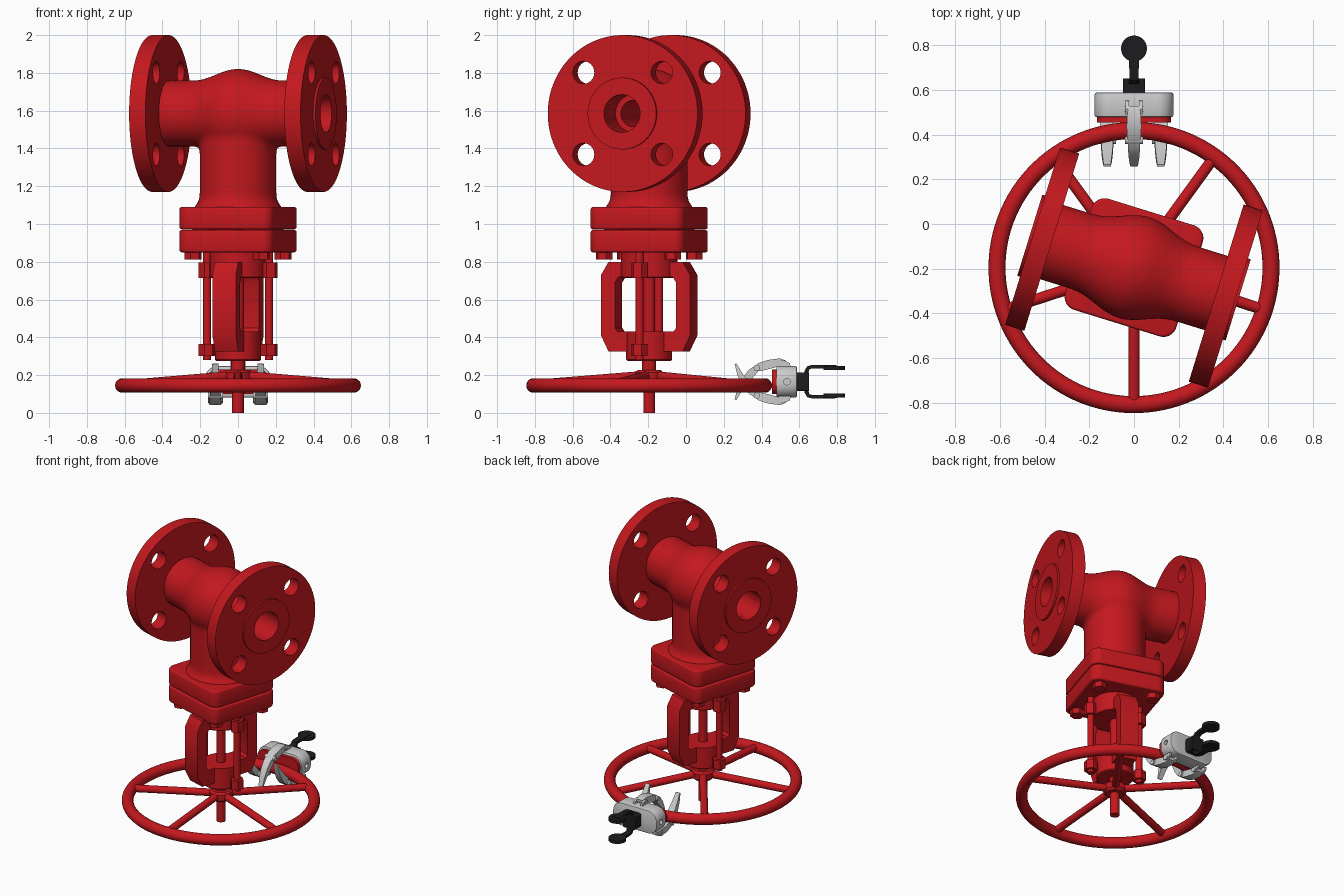
import bpy, bmesh
from math import pi, sin, cos, radians
from mathutils import Vector, Matrix

if "Cube" in bpy.data.objects:
    bpy.data.objects.remove(bpy.data.objects["Cube"])

C = Vector((0, -0.195, 0))           # stem axis
TURN = radians(-17.2)                # valve body is turned about the stem


def material(name, rgb):
    m = bpy.data.materials.new(name)
    m.diffuse_color = (*rgb, 1)
    m.use_nodes = True
    m.node_tree.nodes["Principled BSDF"].inputs["Base Color"].default_value = m.diffuse_color
    return m


RED = material("red_paint", (0.55, 0.009, 0.013))
BLACK = material("black_plastic", (0.012, 0.012, 0.014))


def finish(name, bm, mat=None, valve=False):
    bmesh.ops.recalc_face_normals(bm, faces=bm.faces)
    me = bpy.data.meshes.new(name)
    bm.to_mesh(me)
    bm.free()
    ob = bpy.data.objects.new(name, me)
    bpy.context.collection.objects.link(ob)
    if mat:
        me.materials.append(mat)
    if valve:
        ob.location, ob.rotation_euler = C, (0, 0, TURN)
    return ob


def spin(bm, profile, axis="Z", seg=64, closed=False):
    # profile points are (radius, distance along axis)
    vs = [bm.verts.new((r, 0, t) if axis == "Z" else (t, 0, r)) for r, t in profile]
    n = len(vs)
    es = [bm.edges.new((vs[i], vs[(i + 1) % n])) for i in range(n if closed else n - 1)]
    bmesh.ops.spin(bm, geom=vs + es, cent=(0, 0, 0), axis=(0, 0, 1) if axis == "Z" else (1, 0, 0),
                   angle=2 * pi, steps=seg, use_merge=True)
    bmesh.ops.remove_doubles(bm, verts=bm.verts, dist=1e-5)


def lathe(name, profile, mat=RED, axis="Z", seg=64, closed=False):
    bm = bmesh.new()
    spin(bm, profile, axis, seg, closed)
    return finish(name, bm, mat, True)


def rod(name, p, q, r, mat=RED, seg=24, valve=False):
    p, q = Vector(p), Vector(q)
    bm = bmesh.new()
    m = Matrix.Translation((p + q) / 2) @ (q - p).to_track_quat("Z", "Y").to_matrix().to_4x4()
    bmesh.ops.create_cone(bm, cap_ends=True, segments=seg, radius1=r, radius2=r, depth=(q - p).length, matrix=m)
    return finish(name, bm, mat, valve)


def prism(name, pts, lo, hi, axis, mat=None, valve=False):
    put = {"X": lambda a, b, d: (d, a, b), "Y": lambda a, b, d: (a, d, b), "Z": lambda a, b, d: (a, b, d)}[axis]
    bm = bmesh.new()
    f = bm.faces.new([bm.verts.new(put(a, b, lo)) for a, b in pts])
    ext = bmesh.ops.extrude_face_region(bm, geom=[f])
    move = Vector(put(0, 0, hi - lo))
    bmesh.ops.translate(bm, vec=move, verts=[v for v in ext["geom"] if isinstance(v, bmesh.types.BMVert)])
    return finish(name, bm, mat, valve)


def round_rect(a, b, r, cy=0, n=8):
    return [(sx * (a - r) + r * cos(t), cy + sy * (b - r) + r * sin(t))
            for k, (sx, sy) in enumerate([(1, 1), (-1, 1), (-1, -1), (1, -1)])
            for t in [(k + i / n) * pi / 2 for i in range(n + 1)]]


def loft(name, sections, x=0, mat=None):
    # rectangular sections (y, z, half thickness, half width) along a path in the yz plane
    bm, rings = bmesh.new(), []
    for i, (y, z, th, w) in enumerate(sections):
        a, b = sections[max(i - 1, 0)], sections[min(i + 1, len(sections) - 1)]
        d = Vector((0, b[0] - a[0], b[1] - a[1])).normalized()
        nrm = Vector((0, -d.z, d.y)) * th
        o = Vector((x, y, z))
        rings.append([bm.verts.new(o + nrm * s + Vector((w * k, 0, 0)))
                      for s, k in ((1, 1), (1, -1), (-1, -1), (-1, 1))])
    for r0, r1 in zip(rings, rings[1:]):
        for k in range(4):
            bm.faces.new((r0[k], r0[(k + 1) % 4], r1[(k + 1) % 4], r1[k]))
    bm.faces.new(rings[0])
    bm.faces.new(rings[-1])
    return finish(name, bm, mat)


def apply(ob, kind, **props):
    m = ob.modifiers.new(kind, kind)
    for k, v in props.items():
        setattr(m, k, v)
    bpy.context.view_layer.objects.active = ob
    bpy.ops.object.modifier_apply(modifier=m.name)


def cut(ob, cutter):
    apply(ob, "BOOLEAN", operation="DIFFERENCE", solver="EXACT", object=cutter)
    bpy.data.objects.remove(cutter)


ZP = 1.585                            # pipe axis height

# Cast body: bulged pipe blended into the neck, then bored
bm = bmesh.new()
bulge = [(0.175 + 0.062 * (0.5 + 0.5 * cos(pi * min(abs(t) / 0.24, 1))), t)
         for t in [-0.42 + 0.03 * i for i in range(29)]]
spin(bm, [(0, -0.42)] + bulge + [(0, 0.42)], "X")
bmesh.ops.translate(bm, vec=(0, 0, ZP), verts=bm.verts)
spin(bm, [(0, 1.0), (0.235, 1.0), (0.235, 1.09), (0.215, 1.105), (0.203, 1.14), (0.203, 1.55), (0, 1.55)])
body = finish("valve_body", bm, RED, True)
apply(body, "REMESH", mode="VOXEL", voxel_size=0.013)
apply(body, "SMOOTH", factor=0.5, iterations=14)
bore = lathe("bore_cutter", [(0, -0.5), (0.1, -0.5), (0.1, -0.28), (0.07, -0.28), (0.07, 0.28),
                             (0.1, 0.28), (0.1, 0.5), (0, 0.5)], axis="X", seg=48)
bore.location.z = ZP
cut(body, bore)

# Pipe flanges with raised faces and four bolt holes
for s, side in ((-1, "left"), (1, "right")):
    fl = lathe(side + "_pipe_flange", [(0.1, s * 0.385), (0.415, s * 0.385), (0.415, s * 0.475),
               (0.19, s * 0.475), (0.19, s * 0.488), (0.1, s * 0.488)], axis="X", seg=96, closed=True)
    fl.location.z = ZP
    for a in (-0.217, 0.217):
        for b in (-0.217, 0.217):
            cut(fl, rod("hole_cutter", (s * 0.3, a, ZP + b), (s * 0.6, a, ZP + b), 0.06, seg=32, valve=True))

# Square bonnet plates and their corner bolts
for name, lo, hi in (("body_plate", 0.972, 1.09), ("bonnet_plate", 0.85, 0.968)):
    plate = prism(name, round_rect(0.26, 0.26, 0.06), lo, hi, "Z", RED, True)
    apply(plate, "BEVEL", width=0.012, segments=3, limit_method="ANGLE")
lathe("gasket", [(0, 0.96), (0.24, 0.96), (0.24, 0.98), (0, 0.98)])
for a in (-0.19, 0.19):
    for b in (-0.19, 0.19):
        rod("bonnet_nut", (a, b, 0.812), (a, b, 0.86), 0.046, seg=6, valve=True)

# Yoke: two bent arms between an upper and a lower hub
arm = [(0.05, 0.80), (0.205, 0.80), (0.247, 0.73), (0.247, 0.41), (0.205, 0.325), (0.05, 0.325),
       (0.05, 0.432), (0.156, 0.432), (0.17, 0.45), (0.17, 0.69), (0.15, 0.72), (0.05, 0.72)]
for s, side in ((-1, "front"), (1, "back")):
    prism(side + "_yoke_arm", [(s * v, z) for v, z in arm], -0.065, 0.065, "X", RED, True)
lathe("upper_hub", [(0, 0.715), (0.145, 0.715), (0.15, 0.72), (0.15, 0.86), (0, 0.86)])
lathe("lower_hub", [(0, 0.275), (0.115, 0.275), (0.122, 0.282), (0.122, 0.432), (0, 0.432)])

# Guide rods with nuts at both ends
for s in (-1, 1):
    u = s * 0.172
    rod("guide_rod", (u, 0, 0.28), (u, 0, 0.86), 0.022, valve=True)
    rod("guide_nut_top", (u, 0, 0.715), (u, 0, 0.795), 0.045, seg=6, valve=True)
    rod("guide_nut_bottom", (u, 0, 0.30), (u, 0, 0.365), 0.045, seg=6, valve=True)

# Stem and handwheel
rod("stem", C, C + Vector((0, 0, 0.9)), 0.031)
rod("stem_collar", C + Vector((0, 0, 0.22)), C + Vector((0, 0, 0.28)), 0.037)
lathe("wheel_hub", [(0, 0.16), (0.06, 0.16), (0.075, 0.175), (0.075, 0.215), (0.06, 0.228), (0, 0.228)])
lathe("wheel_rim", [(0.613 + 0.038 * cos(i * pi / 10), 0.145 + 0.038 * sin(i * pi / 10)) for i in range(20)],
      seg=112, closed=True)
for k in range(5):
    t = -pi / 2 + k * 2 * pi / 5
    d = Vector((cos(t), sin(t), 0))
    rod("wheel_spoke", C + d * 0.04 + Vector((0, 0, 0.196)), C + d * 0.61 + Vector((0, 0, 0.15)), 0.025)

# Gripper palm, red pad and wrist
ZG = 0.165
palm = prism("gripper_palm", round_rect(0.176, 0.083, 0.07, ZG), 0.478, 0.588, "Y")
apply(palm, "BEVEL", width=0.008, segments=2, limit_method="ANGLE")
for s in (-1, 1):
    cut(palm, rod("hole_cutter", (s * 0.15, 0.535, ZG), (s * 0.2, 0.535, ZG), 0.017, None))
prism("palm_pad", round_rect(0.165, 0.065, 0.055, ZG), 0.455, 0.48, "Y", RED)
prism("wrist", round_rect(0.05, 0.05, 0.012, ZG), 0.585, 0.652, "Y", BLACK)

# Wrist fork: two bent strips with round pads
for s, side in ((-1, "lower"), (1, "upper")):
    path = [(0.635, 0.03, 0.012, 0.024), (0.638, 0.055, 0.011, 0.022), (0.648, 0.074, 0.01, 0.02),
            (0.67, 0.08, 0.009, 0.02), (0.75, 0.08, 0.009, 0.024), (0.80, 0.078, 0.009, 0.03)]
    loft(side + "_fork_arm", [(y, ZG + s * z, a, w) for y, z, a, w in path], mat=BLACK)
    rod(side + "_fork_pad", (0, 0.785, ZG + s * 0.062), (0, 0.785, ZG + s * 0.084), 0.058, BLACK, 32)

# Fingers: one above the rim, two below, crossing behind it
for name, x, s in (("upper_finger", 0, 1), ("lower_left_finger", -0.12, -1), ("lower_right_finger", 0.12, -1)):
    def part(label, path):
        loft(name + label, [(y, ZG + s * z, a, w) for y, z, a, w in path], x)
    for k in (-1, 1):
        prism(name + "_clevis", [(0.555, ZG + s * 0.075), (0.55, ZG + s * 0.098), (0.515, ZG + s * 0.115),
              (0.49, ZG + s * 0.105), (0.49, ZG + s * 0.075)], x + k * 0.03 - 0.007, x + k * 0.03 + 0.007, "X")
    part("_link", [(0.525, 0.098, 0.014, 0.022), (0.50, 0.104, 0.02, 0.03), (0.44, 0.092, 0.024, 0.033),
                   (0.39, 0.078, 0.022, 0.03), (0.365, 0.07, 0.012, 0.022)])
    part("_tip", [(0.38, 0.075, 0.014, 0.028), (0.35, 0.05, 0.022, 0.027), (0.315, 0.008, 0.02, 0.024),
                  (0.285, -0.04, 0.014, 0.02), (0.262, -0.095, 0.005, 0.016)])
    for y, z, r in ((0.515, 0.1, 0.013), (0.375, 0.073, 0.017)):
        rod(name + "_pin", (x - 0.04, y, ZG + s * z), (x + 0.04, y, ZG + s * z), r, None, 16)

# Smooth shading with crisp edges
bpy.ops.object.select_all(action="SELECT")
bpy.ops.object.shade_smooth_by_angle(angle=radians(35))
